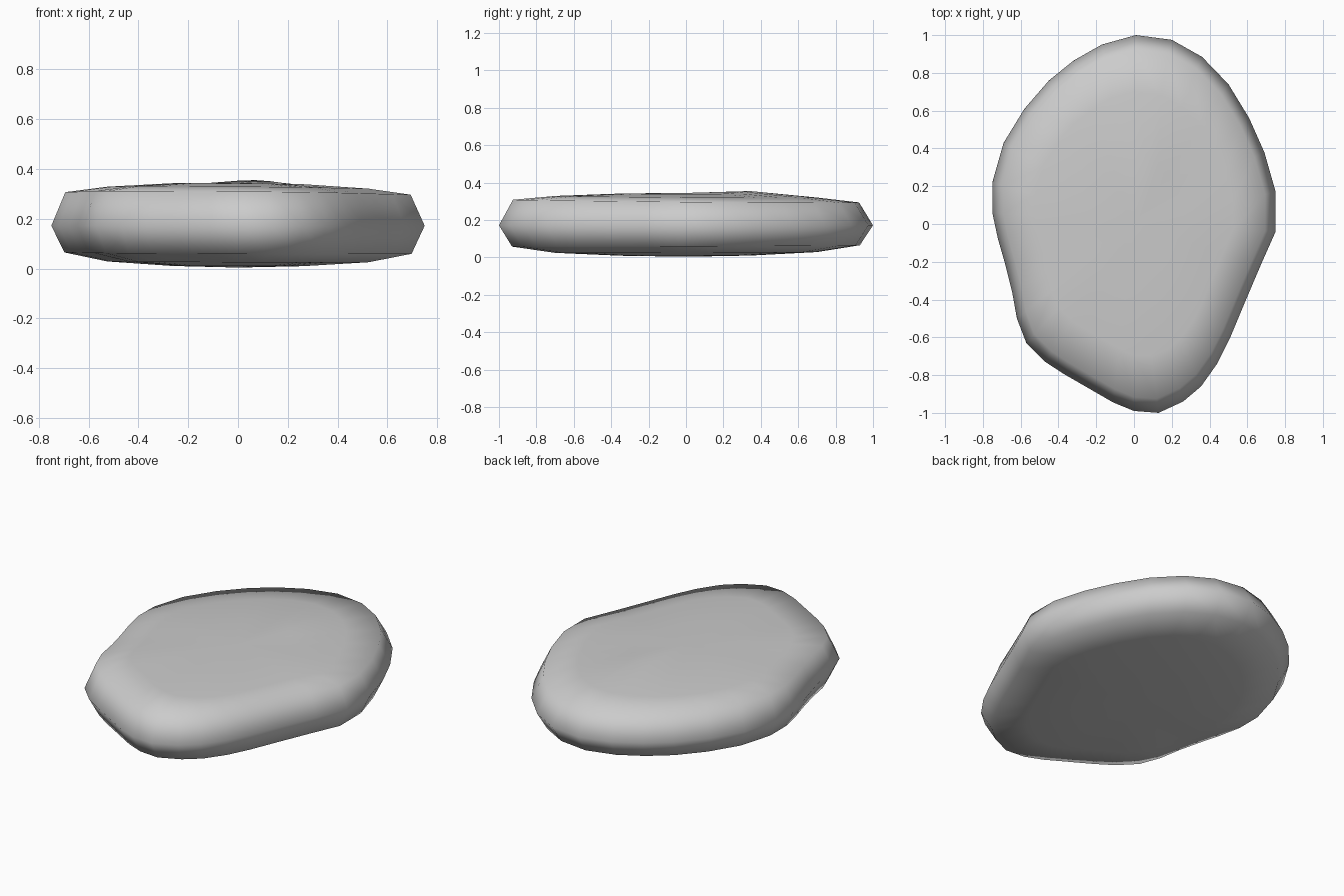
import bpy, bmesh, math

if "Cube" in bpy.data.objects:
    bpy.data.objects.remove(bpy.data.objects["Cube"])

# Pebble outline seen from above (clockwise from the back)
OUTLINE = [
    (0.01, 1.0), (0.2, 0.975), (0.36, 0.885), (0.5, 0.74), (0.61, 0.56), (0.69, 0.38),
    (0.75, 0.17), (0.75, -0.04), (0.67, -0.22), (0.585, -0.42), (0.51, -0.6), (0.44, -0.74),
    (0.355, -0.86), (0.26, -0.94), (0.13, -1.0), (0.0, -0.99), (-0.11, -0.945),
    (-0.24, -0.87), (-0.37, -0.795), (-0.47, -0.73), (-0.57, -0.63), (-0.62, -0.5),
    (-0.645, -0.36), (-0.68, -0.22), (-0.72, -0.08), (-0.75, 0.06), (-0.75, 0.22),
    (-0.69, 0.43), (-0.58, 0.61), (-0.45, 0.76), (-0.32, 0.865), (-0.17, 0.95)]

# Rings from bottom to top: outline scale, height
RINGS = [(0.35, 0.010), (0.7, 0.027), (0.93, 0.062), (1.0, 0.172),
         (0.925, 0.302), (0.7, 0.325), (0.35, 0.341)]


def surface_z(x, y, s, z):
    """Uneven crown: slightly lower to the back and right, with a small bump."""
    if z > 0.2:
        z -= 0.008 * x + 0.009 * y * s
        z += 0.016 * math.exp(-((x - 0.06) ** 2 + (y - 0.34) ** 2) / 0.02)
    elif s < 1:
        z += 0.004 * (y - x) * s
    return z


bm = bmesh.new()
rings = [[bm.verts.new((x * s, y * s, surface_z(x * s, y * s, s, z))) for x, y in OUTLINE]
         for s, z in RINGS]
n = len(OUTLINE)
for low, high in zip(rings, rings[1:]):
    for i in range(n):
        j = (i + 1) % n
        bm.faces.new((low[i], low[j], high[j], high[i]))

# Close the top and bottom with fans
for ring, z in ((rings[0], 0.004), (rings[-1], 0.345)):
    centre = bm.verts.new((0, 0, z))
    for i in range(n):
        bm.faces.new((ring[i], ring[(i + 1) % n], centre))

bmesh.ops.recalc_face_normals(bm, faces=bm.faces)
for f in bm.faces:
    f.smooth = True
mesh = bpy.data.meshes.new("flat_stone")
bm.to_mesh(mesh)
bm.free()
stone = bpy.data.objects.new("flat_stone", mesh)
bpy.context.collection.objects.link(stone)
